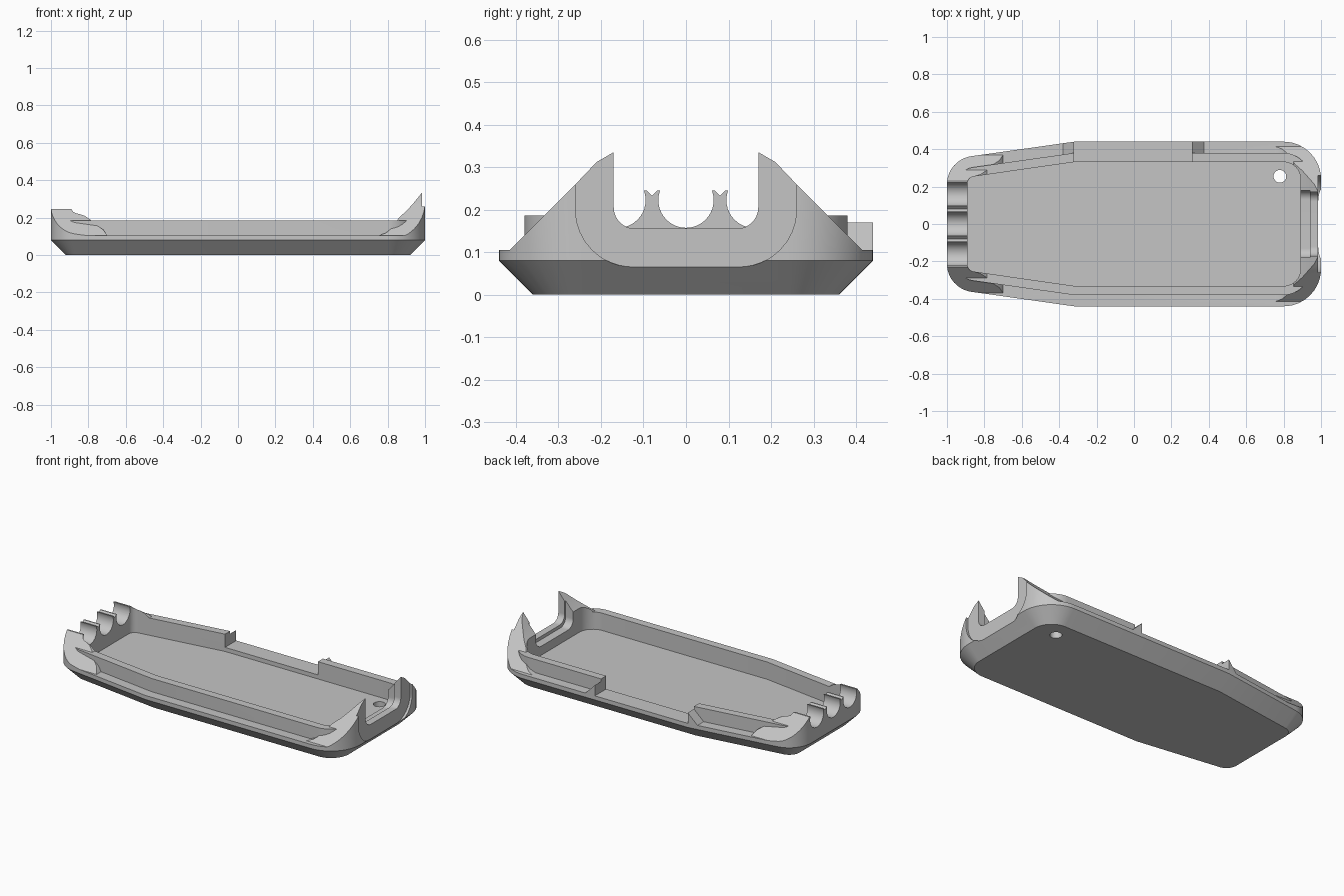
import bpy, bmesh, math
from mathutils import Vector

default = bpy.data.objects.get("Cube")
if default:
    bpy.data.objects.remove(default)

gray = bpy.data.materials.new("light_gray_plastic")
gray.use_nodes = True
COLOR = (0.56, 0.56, 0.56, 1)
gray.diffuse_color = COLOR
gray.node_tree.nodes["Principled BSDF"].inputs["Base Color"].default_value = COLOR


def fillet(corners, radii, steps=10):
    """Round the corners of a 2D polygon."""
    out = []
    n = len(corners)
    for i, r in enumerate(radii):
        p = Vector(corners[i])
        if r == 0:
            out.append(p)
            continue
        u = (Vector(corners[i - 1]) - p).normalized()
        v = (Vector(corners[(i + 1) % n]) - p).normalized()
        half = u.angle(v) / 2
        c = p + (u + v).normalized() * r / math.sin(half)
        t = r / math.tan(half)
        for k in range(steps + 1):
            d = (p + u * t - c).lerp(p + v * t - c, k / steps)
            out.append(c + d.normalized() * r)
    return out


def outline(d):
    """Case outline in plan, inset by d."""
    w = 0.44 - d
    tail = 0.344 - 0.87 * d
    pts = [(1 - d, -w), (1 - d, w), (-0.32, w), (d - 1, tail),
           (d - 1, -tail), (-0.32, -w)]
    big, small = max(0.2 - d, 0.05), max(0.15 - d, 0.04)
    return fillet(pts, [big, big, 0, small, small, 0])


def loft(name, rings):
    """Closed solid through rings of equal point count."""
    bm = bmesh.new()
    vs = [[bm.verts.new(p) for p in ring] for ring in rings]
    n = len(vs[0])
    for a, b in zip(vs, vs[1:]):
        for i in range(n):
            j = (i + 1) % n
            bm.faces.new((a[i], a[j], b[j], b[i]))
    bm.faces.new(vs[0])
    bm.faces.new(vs[-1])
    bmesh.ops.recalc_face_normals(bm, faces=bm.faces)
    mesh = bpy.data.meshes.new(name)
    bm.to_mesh(mesh)
    bm.free()
    mesh.materials.append(gray)
    ob = bpy.data.objects.new(name, mesh)
    bpy.context.collection.objects.link(ob)
    return ob


def prism(name, pts, axis, lo, hi):
    """Extrude a 2D profile along the named axis."""
    place = {"x": lambda p, h: (h, p[0], p[1]),
             "y": lambda p, h: (p[0], h, p[1]),
             "z": lambda p, h: (p[0], p[1], h)}[axis]
    return loft(name, [[place(p, h) for p in pts] for h in (lo, hi)])


def combine(target, tool, mode):
    """Apply a boolean and discard the tool."""
    mod = target.modifiers.new("cut", "BOOLEAN")
    mod.operation, mod.solver, mod.object = mode, "EXACT", tool
    bpy.context.view_layer.update()
    deps = bpy.context.evaluated_depsgraph_get()
    mesh = bpy.data.meshes.new_from_object(target.evaluated_get(deps))
    target.modifiers.clear()
    target.data = mesh
    bpy.data.objects.remove(tool)


def rect(a, b, c, d):
    return [(a, c), (b, c), (b, d), (a, d)]


def end_block(half_section, side_profile, lo, hi):
    """Corner rise: mirrored cross-section limited by a side profile."""
    section = half_section + [(-y, z) for y, z in reversed(half_section)]
    ob = prism("end_block", section, "x", lo, hi)
    combine(ob, prism("side", side_profile, "y", -0.7, 0.7), "INTERSECT")
    return ob


# Outer body with chamfered underside
body = loft("case_shell", [[(p.x, p.y, z) for p in outline(d)]
                           for d, z in ((0.08, 0), (0, 0.08), (0, 0.4))])

# Upper envelope: ledge, inner lip and rising corners at both ends
keep = prism("envelope", rect(-1.2, 1.2, -0.7, 0.7), "z", -0.1, 0.105)
lip = prism("lip", outline(0.06), "z", 0.05, 0.186)
combine(lip, prism("lip_gap", rect(-0.32, 0.31, 0.1, 0.5), "y", 0.2, 0.6),
        "DIFFERENCE")
combine(keep, lip, "UNION")
combine(keep, end_block(
    [(0.49, 0.03), (0.25, 0.27), (0.21, 0.312), (0.17, 0.335)],
    [(0.7, 0.04), (1.1, 0.04), (1.1, 0.335), (0.985, 0.335), (0.94, 0.28),
     (0.9, 0.235), (0.86, 0.2), (0.83, 0.15), (0.79, 0.118), (0.74, 0.1)],
    0.6, 1.1), "UNION")
combine(keep, end_block(
    [(0.445, 0.03), (0.23, 0.245)],
    [(-1.1, 0.04), (-0.69, 0.04), (-0.7, 0.105), (-0.72, 0.135), (-0.75, 0.155),
     (-0.79, 0.19), (-0.82, 0.21), (-0.88, 0.23), (-0.89, 0.245), (-1.1, 0.245)],
    -1.1, -0.6), "UNION")

# Small wedge stops on the rear ledge
for tip, foot in ((-0.32, -0.38), (0.31, 0.375)):
    wedge = [(tip, 0.09), (tip, 0.17), (foot, 0.105), (foot, 0.09)]
    combine(keep, prism("wedge", wedge, "y", 0.37, 0.6), "UNION")
combine(body, keep, "INTERSECT")

# Interior cavity
combine(body, prism("cavity", outline(0.109), "z", 0.08, 0.6), "DIFFERENCE")

# Shallow end recess, connector opening and its inner relief
for half, low, r, lo, hi in ((0.26, 0.065, 0.135, 0.985, 1.2),
                             (0.17, 0.155, 0.05, 0.8, 1.2),
                             (0.18, 0.135, 0.05, 0.8, 0.942)):
    shape = fillet(rect(-half, half, low, 0.7), [r, r, 0, 0])
    combine(body, prism("opening", shape, "x", lo, hi), "DIFFERENCE")


# Cable grooves and notched prongs
def circle(y, z, r, n):
    return [(y + r * math.cos(k * math.tau / n), z + r * math.sin(k * math.tau / n))
            for k in range(n)]


for y in (-0.16, 0, 0.16):
    combine(body, prism("groove", circle(y, 0.222, 0.065, 40), "x", -1.2, -0.8),
            "DIFFERENCE")
for y in (-0.08, 0.08):
    combine(body, prism("notch", circle(y, 0.246, 0.014, 4), "x", -1.2, -0.8),
            "DIFFERENCE")

# Strap hole through the floor
combine(body, prism("hole", circle(0.78, 0.255, 0.034, 32), "z", -0.1, 0.12),
        "DIFFERENCE")

bpy.ops.object.select_all(action="DESELECT")
body.select_set(True)
bpy.context.view_layer.objects.active = body
bpy.ops.object.shade_smooth_by_angle(angle=math.radians(30))
